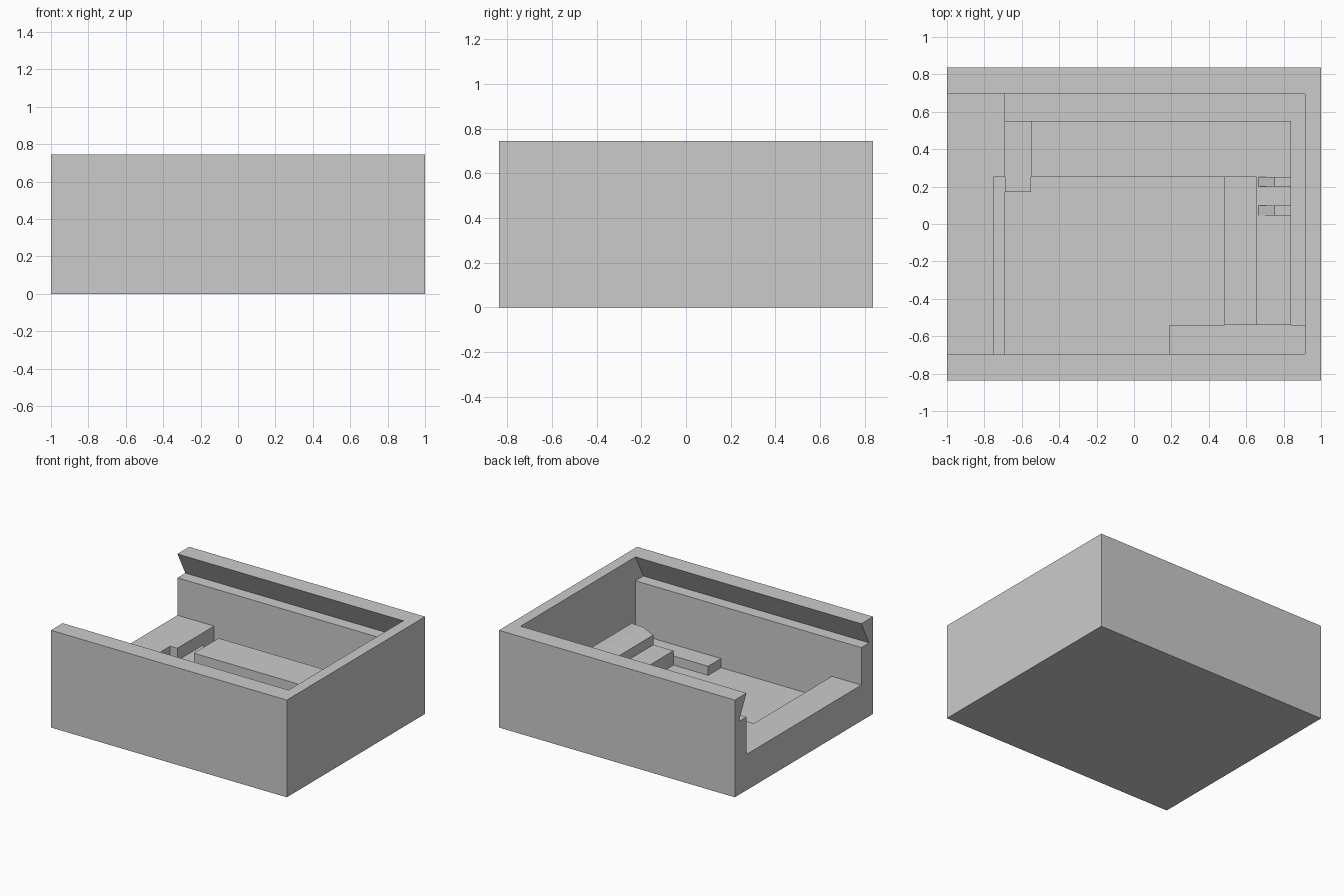
import bpy
import bmesh

cube = bpy.data.objects.get("Cube")
if cube:
    bpy.data.objects.remove(cube, do_unlink=True)

grey = bpy.data.materials.new("plain grey")
grey.use_nodes = True
colour = (0.6, 0.6, 0.6, 1)
grey.diffuse_color = colour
grey.node_tree.nodes["Principled BSDF"].inputs["Base Color"].default_value = colour

HALF_Y, TOP = 0.837, 0.745       # outer shell
IN_Y, END = 0.695, 0.915         # inner walls
SILL, FLOOR = 0.275, 0.09        # opening sill and pocket floor


def prism(name, points, start, end, axis="x"):
    """Extrude a profile: (y, z) along x, or (x, z) along y."""
    bm = bmesh.new()

    def place(p, t):
        return (t, p[0], p[1]) if axis == "x" else (p[0], t, p[1])

    a = [bm.verts.new(place(p, start)) for p in points]
    b = [bm.verts.new(place(p, end)) for p in points]
    bm.faces.new(a)
    bm.faces.new(b[::-1])
    for i in range(len(a)):
        j = (i + 1) % len(a)
        bm.faces.new((a[i], b[i], b[j], a[j]))
    bmesh.ops.recalc_face_normals(bm, faces=bm.faces)
    mesh = bpy.data.meshes.new(name)
    bm.to_mesh(mesh)
    bm.free()
    mesh.materials.append(grey)
    ob = bpy.data.objects.new(name, mesh)
    bpy.context.scene.collection.objects.link(ob)
    return ob


def box(name, x0, x1, y0, y1, z0, z1):
    return prism(name, [(y0, z0), (y1, z0), (y1, z1), (y0, z1)], x0, x1)


def cut(target, cutter):
    mod = target.modifiers.new(cutter.name, "BOOLEAN")
    mod.operation, mod.solver, mod.object = "DIFFERENCE", "EXACT", cutter
    cutter.hide_render = True
    cutter.hide_viewport = True
    cutter.display_type = "WIRE"


# Shell with a dovetail lid slot open at one end, and a sunken pocket
shell = box("shell", -1, 1, -HALF_Y, HALF_Y, 0, TOP)
groove_z, groove_y, over = 0.562, 0.79, 0.1
lean = (groove_y - IN_Y) / (TOP - groove_z) * over
half = [(IN_Y, SILL), (IN_Y, groove_z), (groove_y, groove_z), (IN_Y - lean, TOP + over)]
slot = half + [(-y, z) for y, z in reversed(half)]
cut(shell, prism("slot_cutter", slot, -1.1, END))
cut(shell, box("pocket_cutter", -0.75, END, -IN_Y, IN_Y, FLOOR, 0.4))

# Raised parts on the pocket floor
BASE = FLOOR - 0.01
box("sill_extension", -0.76, -0.69, 0.25, IN_Y, BASE, SILL)
box("sill_step", -0.75, -0.69, -IN_Y, 0.25, BASE, 0.14)
box("cable_pad", -0.69, -0.55, 0.17, 0.55, BASE, 0.18)
box("back_block", -0.55, 0.84, 0.25, 0.55, BASE, SILL)
box("front_bar", 0.19, END, -IN_Y, -0.54, BASE, 0.16)
box("low_block", 0.485, 0.655, -0.54, 0.25, BASE, 0.20)


def ramp_block(name, y0, y1, x0, top):
    profile = [(0.655, BASE), (0.84, BASE), (0.84, top), (0.75, top), (x0, SILL)]
    if x0 > 0.655:
        profile.append((0.655, SILL))
    prism(name, profile, y0, y1, "y")


# Ramped side block with two ribs either side of a flat gap
ramp_block("side_ramp", -0.54, 0.045, 0.655, 0.315)
box("side_gap", 0.655, 0.84, 0.10, 0.20, BASE, SILL)
for label, y0, y1 in (("front", 0.045, 0.10), ("back", 0.20, 0.25)):
    ramp_block(label + "_rib", y0, y1, 0.665, 0.34)
